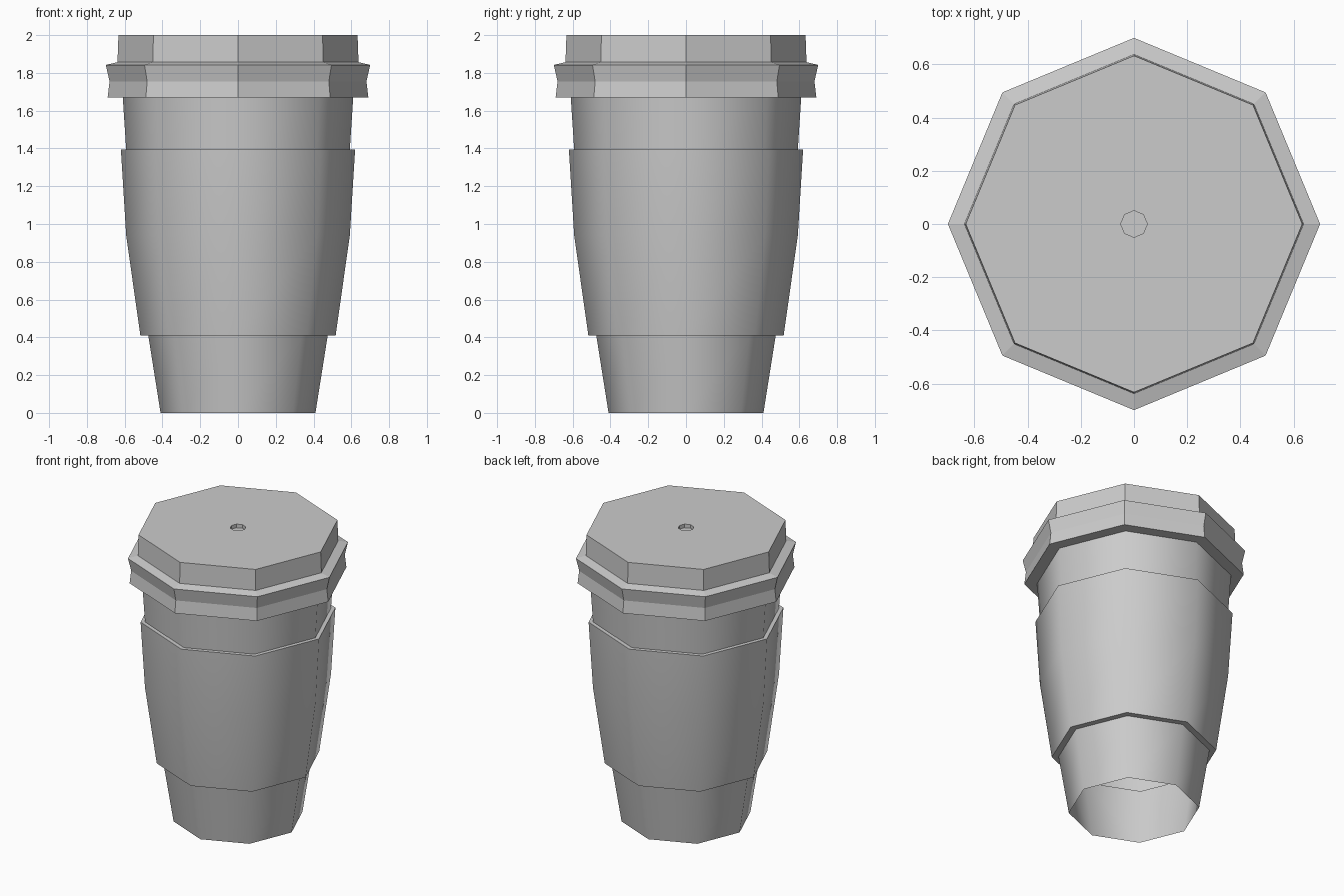
import bpy, bmesh, math

if "Cube" in bpy.data.objects:
    bpy.data.objects.remove(bpy.data.objects["Cube"])

SIDES = 8


def lathe(name, profile, cap_end=False, smooth=False):
    """Sweep (radius, z) points around the z axis as an eight-sided shell."""
    bm = bmesh.new()
    rings = []
    for r, z in profile:
        rings.append([bm.verts.new((r * math.cos(2 * math.pi * i / SIDES),
                                    r * math.sin(2 * math.pi * i / SIDES), z))
                      for i in range(SIDES)])
    for a, b in zip(rings, rings[1:]):
        for i in range(SIDES):
            j = (i + 1) % SIDES
            bm.faces.new((a[i], a[j], b[j], b[i]))
    if cap_end:
        bm.faces.new(rings[-1])
    mesh = bpy.data.meshes.new(name)
    bm.to_mesh(mesh)
    bm.free()
    obj = bpy.data.objects.new(name, mesh)
    bpy.context.collection.objects.link(obj)
    if smooth:
        bpy.ops.object.select_all(action='DESELECT')
        obj.select_set(True)
        bpy.context.view_layer.objects.active = obj
        bpy.ops.object.shade_smooth_by_angle(angle=math.radians(50))
    return obj


# Cup wall, open at the bottom, with the sleeve stepped out of it
lathe("cup_and_sleeve", [
    (0.41, 0.0), (0.475, 0.41),
    (0.517, 0.41), (0.592, 0.94), (0.62, 1.395),
    (0.592, 1.395), (0.61, 1.67)], smooth=True)

# Lid: underside, pinched rim, raised top and small sunken sip hole
lathe("lid", [
    (0.61, 1.67), (0.69, 1.67), (0.68, 1.755), (0.70, 1.842),
    (0.638, 1.857), (0.633, 2.0),
    (0.05, 2.0), (0.05, 1.975)], cap_end=True)
